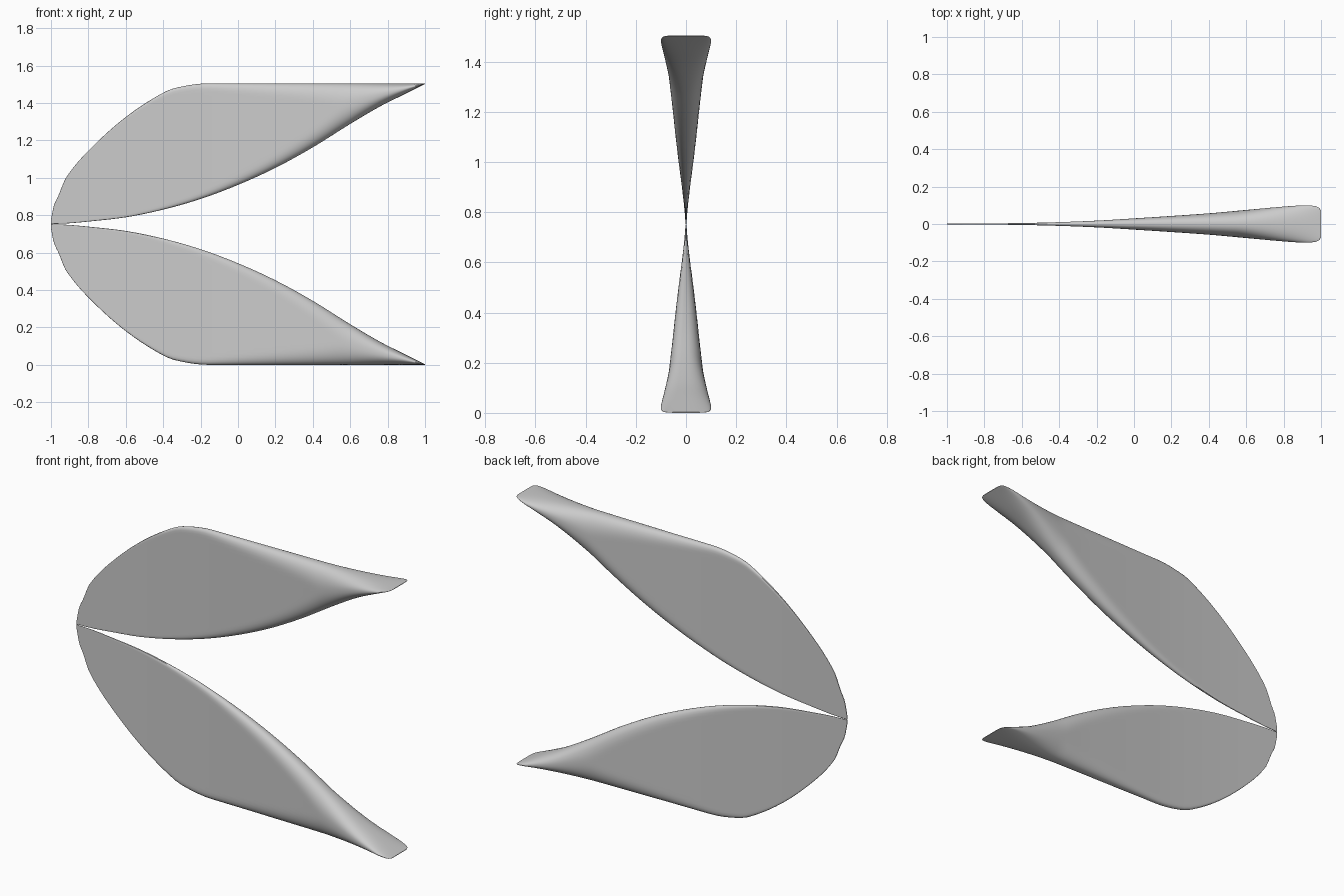
import bpy, bmesh, math

if "Cube" in bpy.data.objects:
    bpy.data.objects.remove(bpy.data.objects["Cube"])

MID = 0.7525          # height of the mirror plane
N, M = 80, 56         # stations along x, points around each section

# outlines as (x, value): outer edge, inner edge, half thickness
OUTER = [(-1, .775), (-.985, .85), (-.96, .905), (-.92, 1.0), (-.8, 1.145), (-.6, 1.325),
         (-.39, 1.46), (-.28, 1.492), (-.17, 1.505), (0, 1.505), (.5, 1.505), (1, 1.505)]
INNER = [(-1, .753), (-.9, .757), (-.8, .766), (-.6, .789), (-.4, .83), (-.2, .887), (0, .962),
         (.2, 1.053), (.4, 1.163), (.6, 1.288), (.76, 1.382), (.88, 1.442), (1, 1.502)]
THICK = [(-1, .002), (-.8, .003), (-.6, .005), (-.4, .010), (-.2, .018), (0, .030), (.2, .043),
         (.4, .057), (.6, .075), (.8, .093), (.92, .1), (.965, .096), (.99, .086), (1, .068)]


def curve(pts, x):
    """Smooth interpolation through the points."""
    def slope(i):
        a, b = pts[max(i - 1, 0)], pts[min(i + 1, len(pts) - 1)]
        return (b[1] - a[1]) / (b[0] - a[0])
    i = 0
    while i < len(pts) - 2 and x > pts[i + 1][0]:
        i += 1
    (x0, y0), (x1, y1) = pts[i], pts[i + 1]
    w = x1 - x0
    t = (x - x0) / w
    return ((2*t**3 - 3*t*t + 1) * y0 + (t**3 - 2*t*t + t) * w * slope(i)
            + (3*t*t - 2*t**3) * y1 + (t**3 - t*t) * w * slope(i + 1))


def blade(name, sign):
    bm = bmesh.new()
    rings = []
    for s in range(N + 1):
        x = -math.cos(math.pi * s / N)
        top = min(curve(OUTER, x), 1.505)
        low = curve(INNER, x)
        t = curve(THICK, x)
        c, h = (top + low) / 2, (top - low) / 2
        edge = min(h, 1.7 * t)          # length of the rounded border
        ring = []
        for k in range(M):
            a = 2 * math.pi * k / M
            u = h * math.cos(a)
            d = max(0, abs(u) - (h - edge)) / edge
            y = t * max(0, 1 - d ** 2.3) ** (1 / 2.3)
            y = math.copysign(y, math.sin(a))
            ring.append(bm.verts.new((x, y, MID + sign * (c + u - MID))))
        rings.append(ring)
    for r0, r1 in zip(rings, rings[1:]):
        for k in range(M):
            j = (k + 1) % M
            bm.faces.new((r0[k], r0[j], r1[j], r1[k]))
    bm.faces.new(rings[0])
    bm.faces.new(rings[-1])
    bmesh.ops.recalc_face_normals(bm, faces=bm.faces)
    me = bpy.data.meshes.new(name)
    bm.to_mesh(me)
    bm.free()
    ob = bpy.data.objects.new(name, me)
    bpy.context.collection.objects.link(ob)
    bpy.ops.object.select_all(action='DESELECT')
    ob.select_set(True)
    bpy.context.view_layer.objects.active = ob
    bpy.ops.object.shade_smooth_by_angle(angle=math.radians(40))


# two mirrored tail blades meeting at the left
blade("upper_blade", 1)
blade("lower_blade", -1)
